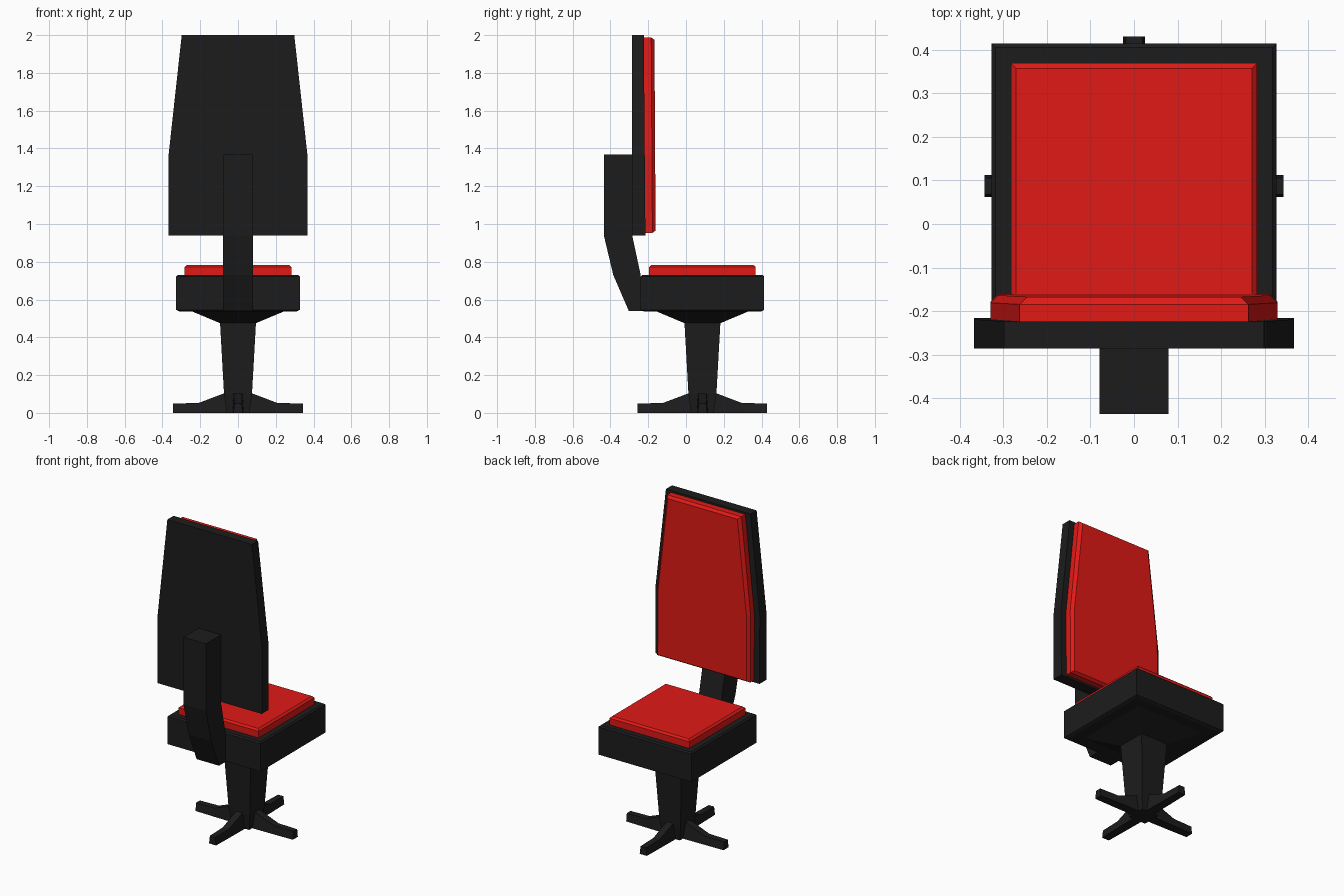
import bpy, math
from mathutils import Matrix, Vector

if "Cube" in bpy.data.objects:
    bpy.data.objects.remove(bpy.data.objects["Cube"])

CY = 0.087  # seat and pedestal centre in y


def material(name, rgb):
    m = bpy.data.materials.new(name)
    m.diffuse_color = (*rgb, 1)
    m.use_nodes = True
    m.node_tree.nodes["Principled BSDF"].inputs["Base Color"].default_value = m.diffuse_color
    return m


BLACK = material("black_plastic", (0.012, 0.012, 0.012))
RED = material("red_fabric", (0.75, 0.01, 0.008))


def loft(name, rings, mat):
    """Skin a list of equal-length point rings and cap both ends."""
    n = len(rings[0])
    verts = [p for r in rings for p in r]
    faces = [tuple(range(n))[::-1], tuple(range(len(verts) - n, len(verts)))]
    for k in range(len(rings) - 1):
        a = k * n
        faces += [(a + i, a + (i + 1) % n, a + n + (i + 1) % n, a + n + i) for i in range(n)]
    me = bpy.data.meshes.new(name)
    me.from_pydata(verts, [], faces)
    me.materials.append(mat)
    ob = bpy.data.objects.new(name, me)
    bpy.context.collection.objects.link(ob)
    return ob


def square(h, z):
    return [(-h, CY - h, z), (h, CY - h, z), (h, CY + h, z), (-h, CY + h, z)]


def back_outline(y, low, top, z0, z1, lean=0.0):
    """Six-sided backrest outline, narrowing above z = 1.37."""
    half = [(low, z0), (low, 1.37), (top, z1)]
    pts = half + [(-x, z) for x, z in reversed(half)]
    return [(x, y - lean * (z - z0), z) for x, z in reversed(pts)]


# Pedestal column with flared seat mount
loft("pedestal", [square(h, z) for h, z in
                  [(0.06, 0.0), (0.074, 0.1), (0.095, 0.475), (0.25, 0.54)]], BLACK)

# Seat pan and cushion
loft("seat_pan", [square(h, z) for h, z in
                  [(0.31, 0.537), (0.327, 0.545), (0.327, 0.722), (0.318, 0.73)]], BLACK)
loft("seat_cushion", [square(h, z) for h, z in
                      [(0.282, 0.72), (0.282, 0.772), (0.27, 0.783)]], RED)

# Four feet: cross-sections along the length, (radius, half width, height)
for i in range(4):
    rings = []
    for r, w, h in [(0.0, 0.03, 0.11), (0.07, 0.03, 0.105), (0.21, 0.028, 0.052), (0.343, 0.025, 0.05)]:
        rings.append([(r, -w, 0), (r, w, 0), (r, w * 0.75, h), (r, -w * 0.75, h)])
    foot = loft(f"foot_{i + 1}", rings, BLACK)
    foot.data.transform(Matrix.Translation(Vector((0, CY, 0))) @ Matrix.Rotation(i * math.pi / 2, 4, 'Z'))

# Bent arm joining seat and backrest
arm = [(-0.435, 1.367), (-0.435, 0.94), (-0.385, 0.73), (-0.303, 0.54),
       (-0.23, 0.54), (-0.24, 0.73), (-0.285, 0.94), (-0.27, 1.367)]
loft("back_arm", [[(x, y, z) for y, z in arm] for x in (-0.079, 0.079)], BLACK)

# Backrest shell and cushion
loft("backrest", [back_outline(-0.285, 0.367, 0.298, 0.94, 2.0),
                  back_outline(-0.215, 0.367, 0.298, 0.94, 2.0, 0.008)], BLACK)
loft("back_cushion", [back_outline(-0.225, 0.329, 0.262, 0.953, 1.988),
                      back_outline(-0.178, 0.329, 0.262, 0.953, 1.988, 0.006),
                      back_outline(-0.161, 0.312, 0.245, 0.965, 1.975, 0.006)], RED)
